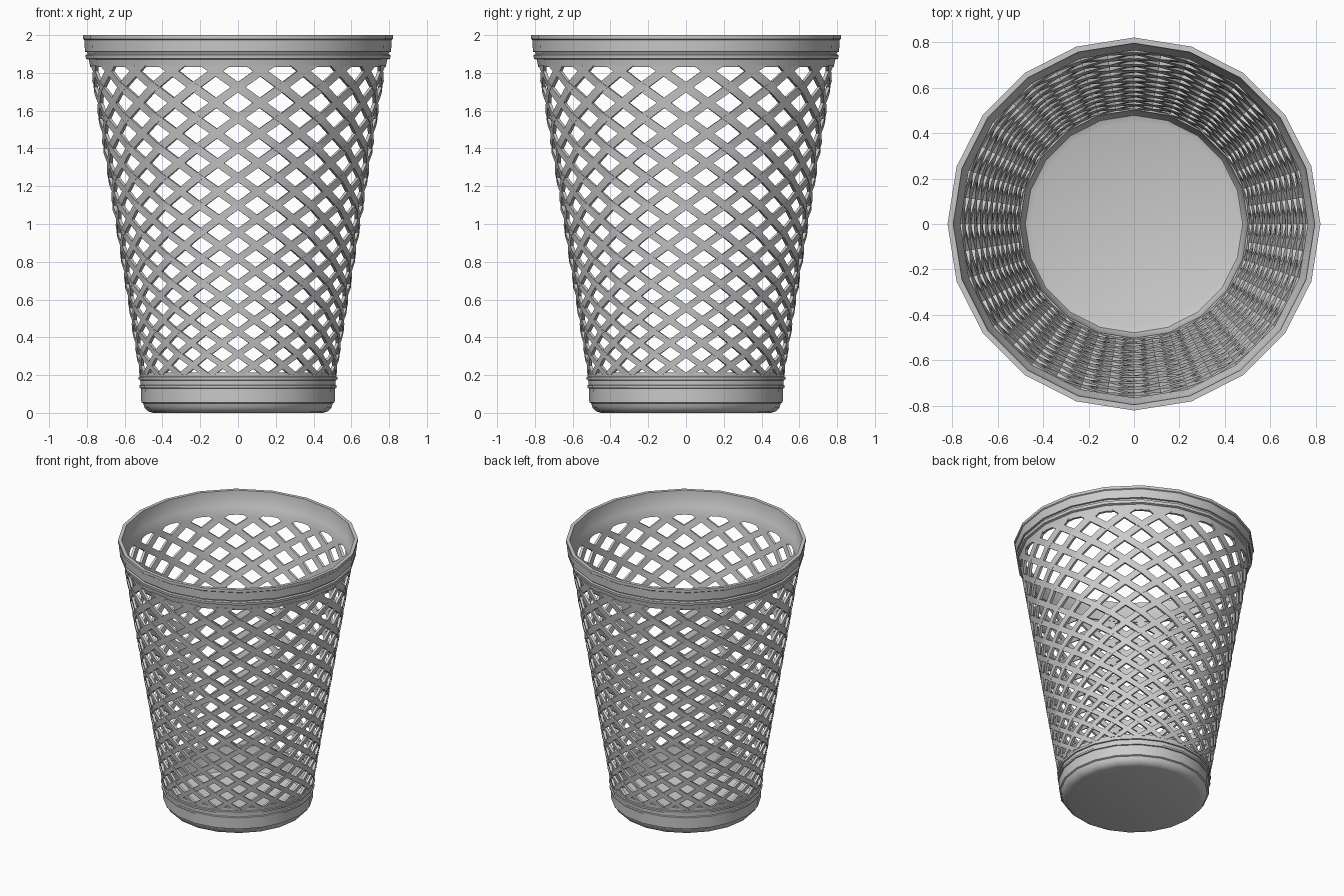
import bpy, bmesh, math

if "Cube" in bpy.data.objects:
    bpy.data.objects.remove(bpy.data.objects["Cube"])

SIDES = 20
STEP = 2 * math.pi / SIDES
TAPER, R0 = 0.16, 0.483         # wall radius = R0 + TAPER * z


def finish(bm, name):
    bmesh.ops.recalc_face_normals(bm, faces=bm.faces)
    me = bpy.data.meshes.new(name)
    bm.to_mesh(me)
    bm.free()
    ob = bpy.data.objects.new(name, me)
    bpy.context.collection.objects.link(ob)
    bpy.ops.object.select_all(action='DESELECT')
    bpy.context.view_layer.objects.active = ob
    ob.select_set(True)
    bpy.ops.object.shade_smooth_by_angle(angle=math.radians(30))
    return ob


def lathe(name, profile, closed):
    # revolve (radius, z) points; an open profile gets its two ends capped
    bm = bmesh.new()
    rings = [[bm.verts.new((r * math.cos(i * STEP), r * math.sin(i * STEP), z))
              for i in range(SIDES)] for r, z in profile]
    pairs = list(zip(rings, rings[1:]))
    if closed:
        pairs.append((rings[-1], rings[0]))
    else:
        bm.faces.new(rings[0])
        bm.faces.new(rings[-1])
    for a, b in pairs:
        for i in range(SIDES):
            j = (i + 1) % SIDES
            bm.faces.new((a[i], a[j], b[j], b[i]))
    return finish(bm, name)


# Stepped top rim
lathe("rim", [(0.782, 1.83), (0.790, 1.87), (0.805, 1.875), (0.808, 1.895),
              (0.797, 1.90), (0.799, 1.91), (0.810, 1.912), (0.814, 1.975),
              (0.820, 1.98), (0.820, 2.0), (0.795, 2.0), (0.787, 1.91),
              (0.776, 1.89), (0.764, 1.83)], True)

# Solid bottom cup with ridges and floor
lathe("base_cup", [(0.45, 0.0), (0.475, 0.008), (0.494, 0.027), (0.502, 0.05),
                   (0.512, 0.055), (0.514, 0.13), (0.522, 0.132), (0.523, 0.145),
                   (0.515, 0.148), (0.516, 0.172), (0.525, 0.174), (0.527, 0.19),
                   (0.520, 0.193), (0.521, 0.215), (0.502, 0.215), (0.490, 0.06),
                   (0.478, 0.035), (0.45, 0.025)], False)


# Diagonal lattice strands following constant-angle spirals on the faceted cone
def point(theta, z, offset):
    local = theta % STEP - STEP / 2
    r = (R0 + TAPER * z + offset) * math.cos(STEP / 2) / math.cos(local)
    return (r * math.cos(theta), r * math.sin(theta), z)


def lattice(name, direction, pitch=1.42, z_cross=0.955, half=0.052, depth=0.009):
    bm = bmesh.new()
    z_lo, z_hi, n = 0.2, 1.84, 60
    r_cross = R0 + TAPER * z_cross
    for s in range(SIDES):
        prev = None
        for k in range(n + 1):
            z = z_lo + (z_hi - z_lo) * k / n
            turn = pitch * math.log((R0 + TAPER * z) / r_cross) / TAPER
            t = s * STEP + direction * turn
            ring = [bm.verts.new(point(t + a, z, d)) for a, d in
                    ((-half, depth), (half, depth), (half, -depth), (-half, -depth))]
            if prev:
                for i in range(4):
                    j = (i + 1) % 4
                    bm.faces.new((prev[i], prev[j], ring[j], ring[i]))
            else:
                bm.faces.new(ring)
            prev = ring
        bm.faces.new(prev)
    return finish(bm, name)


lattice("lattice_right_hand", 1)
lattice("lattice_left_hand", -1)
